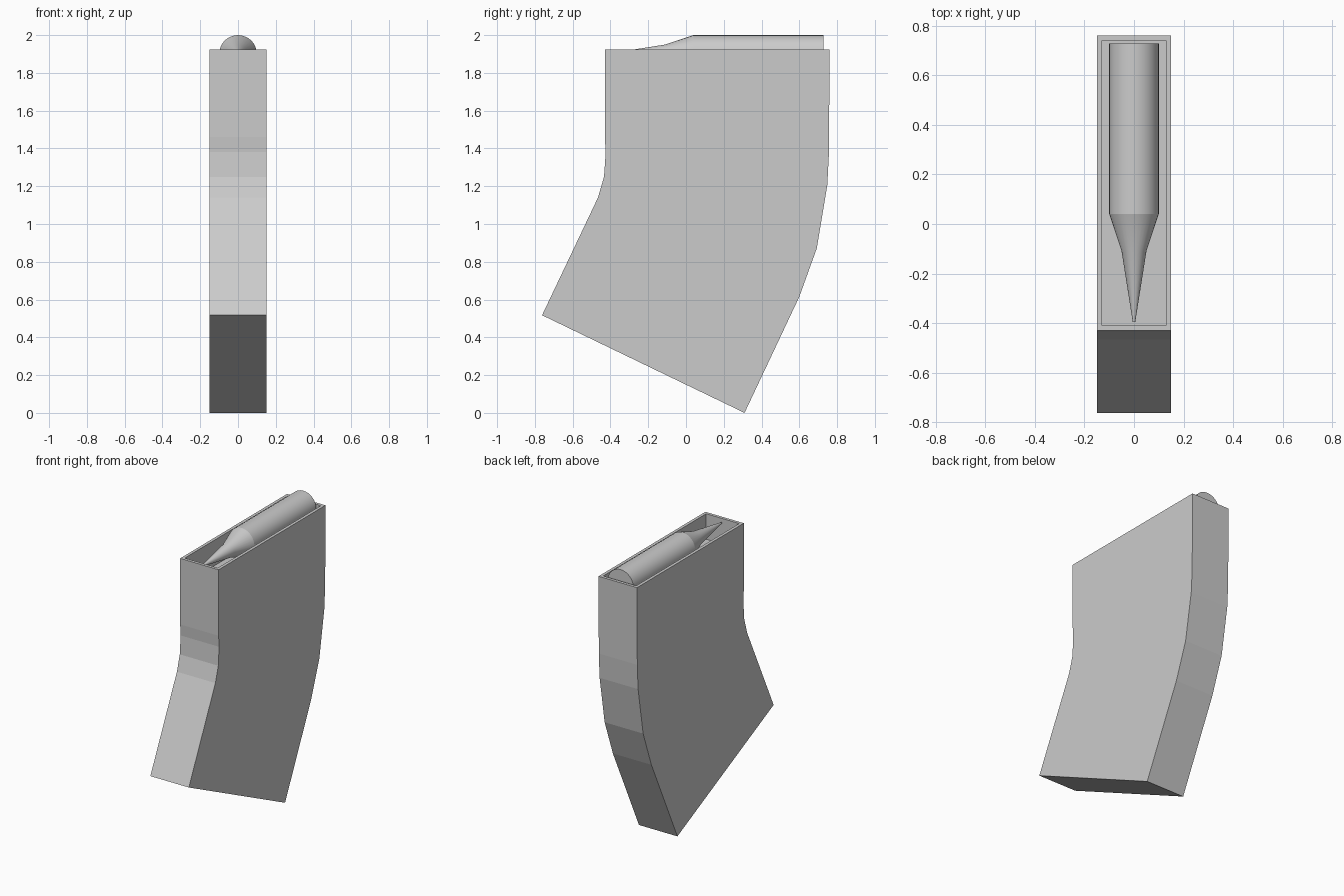
import bpy, bmesh, math

if "Cube" in bpy.data.objects:
    bpy.data.objects.remove(bpy.data.objects["Cube"])


def add_object(name, bm):
    bmesh.ops.recalc_face_normals(bm, faces=bm.faces)
    mesh = bpy.data.meshes.new(name)
    bm.to_mesh(mesh)
    bm.free()
    obj = bpy.data.objects.new(name, mesh)
    bpy.context.collection.objects.link(obj)
    return obj


# Curved box body: side profile (y, z) extruded across x
profile = [(-0.43, 1.925), (-0.43, 1.46), (-0.425, 1.38), (-0.434, 1.25),
           (-0.466, 1.14), (-0.762, 0.517), (0.31, 0.0), (0.60, 0.615),
           (0.692, 0.87), (0.748, 1.205), (0.757, 1.38), (0.76, 1.925)]
bm = bmesh.new()
side = bm.faces.new([bm.verts.new((-0.15, y, z)) for y, z in profile])
ext = bmesh.ops.extrude_face_region(bm, geom=[side])
bmesh.ops.translate(bm, vec=(0.3, 0, 0),
                    verts=[g for g in ext["geom"] if isinstance(g, bmesh.types.BMVert)])
bmesh.ops.recalc_face_normals(bm, faces=bm.faces)

# Open recess in the top, with a thin rim
bm.normal_update()
top = max(bm.faces, key=lambda f: f.normal.z)
bmesh.ops.inset_region(bm, faces=[top], thickness=0.03)
recess = bmesh.ops.extrude_discrete_faces(bm, faces=[top])["faces"][0]
bmesh.ops.translate(bm, vec=(0, 0, -0.18), verts=list(recess.verts))
add_object("curved_case", bm)

# Pointed round: stacked rings (y, radius) lying along y
rings = [(0.728, 0.1), (0.04, 0.1), (-0.11, 0.05), (-0.395, 0.005)]
SIDES = 32
bm = bmesh.new()
loops = [[bm.verts.new((r * math.cos(2 * math.pi * i / SIDES), y,
                        1.9 + r * math.sin(2 * math.pi * i / SIDES)))
          for i in range(SIDES)] for y, r in rings]
for a, b in zip(loops, loops[1:]):
    for i in range(SIDES):
        j = (i + 1) % SIDES
        bm.faces.new((a[i], a[j], b[j], b[i]))
bm.faces.new(loops[0])
bm.faces.new(loops[-1])
rod = add_object("pointed_rod", bm)
bpy.context.view_layer.objects.active = rod
rod.select_set(True)
bpy.ops.object.shade_smooth_by_angle(angle=math.radians(12))
